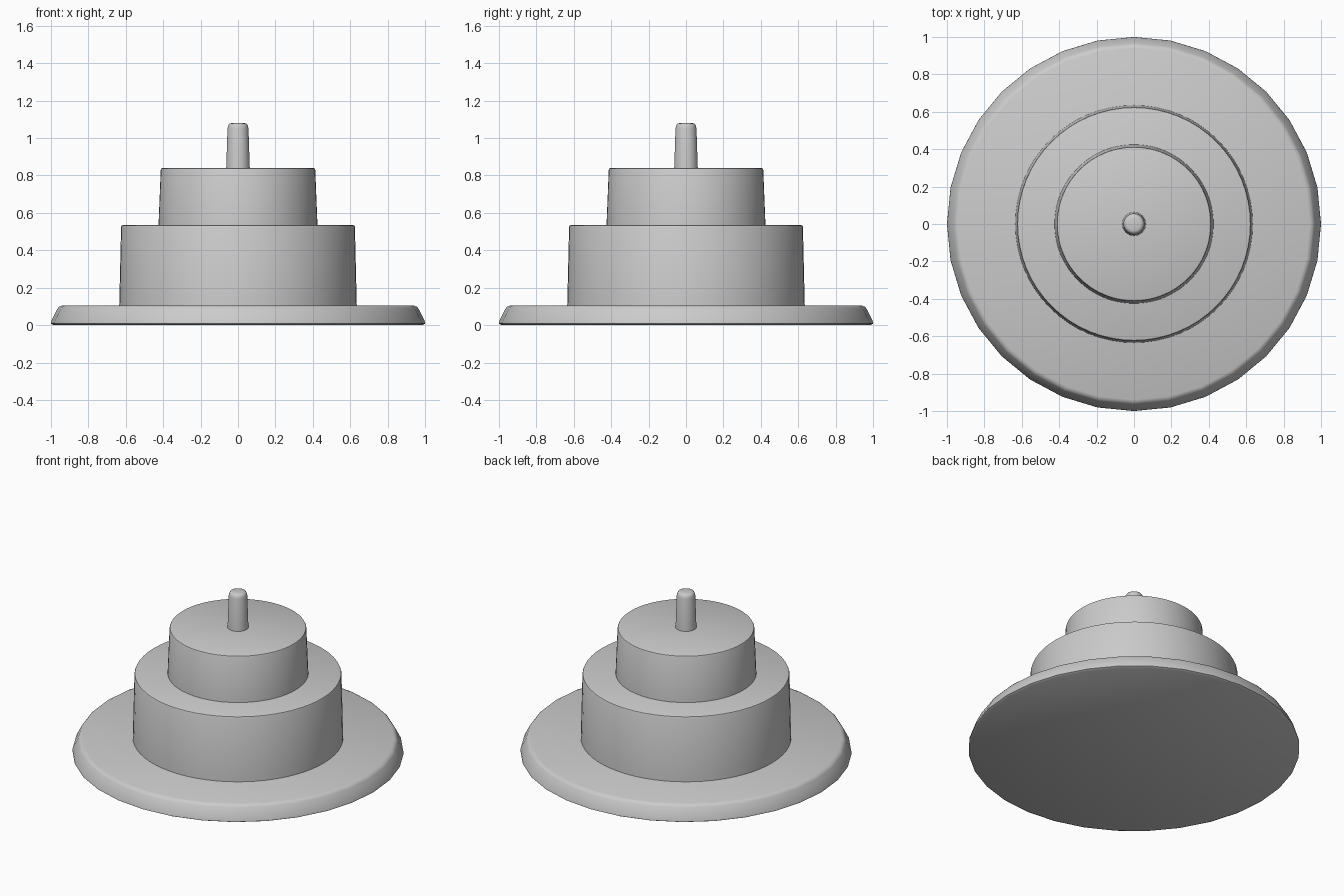
import bpy, bmesh, math

if "Cube" in bpy.data.objects:
    bpy.data.objects.remove(bpy.data.objects["Cube"])


def lathe(name, profile, sides, angle=40):
    """Closed solid of revolution from (radius, height) points, bottom to top."""
    bm = bmesh.new()
    rings = []
    for r, z in profile:
        rings.append([bm.verts.new((r * math.cos(2 * math.pi * i / sides),
                                    r * math.sin(2 * math.pi * i / sides), z))
                      for i in range(sides)])
    for low, high in zip(rings, rings[1:]):
        for i in range(sides):
            j = (i + 1) % sides
            bm.faces.new((low[i], low[j], high[j], high[i]))
    bm.faces.new(rings[0][::-1])
    bm.faces.new(rings[-1])
    mesh = bpy.data.meshes.new(name)
    bm.to_mesh(mesh)
    bm.free()
    obj = bpy.data.objects.new(name, mesh)
    bpy.context.collection.objects.link(obj)
    bpy.ops.object.select_all(action='DESELECT')
    obj.select_set(True)
    bpy.context.view_layer.objects.active = obj
    bpy.ops.object.shade_smooth_by_angle(angle=math.radians(angle))
    return obj


# Serving plate with a sloped, softened rim
lathe("plate", [(0.985, 0.0), (1.0, 0.008), (0.998, 0.022), (0.965, 0.088),
                (0.957, 0.098), (0.94, 0.105)], 32)

# Cake tiers: slight taper and a small rounded top edge
for name, r0, r1, z0, z1 in (("lower_tier", 0.635, 0.625, 0.105, 0.535),
                             ("upper_tier", 0.425, 0.413, 0.535, 0.84)):
    lathe(name, [(r0, z0), (r1, z1 - 0.010), (r1 - 0.003, z1 - 0.003),
                 (r1 - 0.010, z1)], 64)

# Candle with a rounded tip
lathe("candle", [(0.063, 0.84), (0.056, 1.052), (0.052, 1.068),
                 (0.045, 1.077), (0.034, 1.08)], 32)
